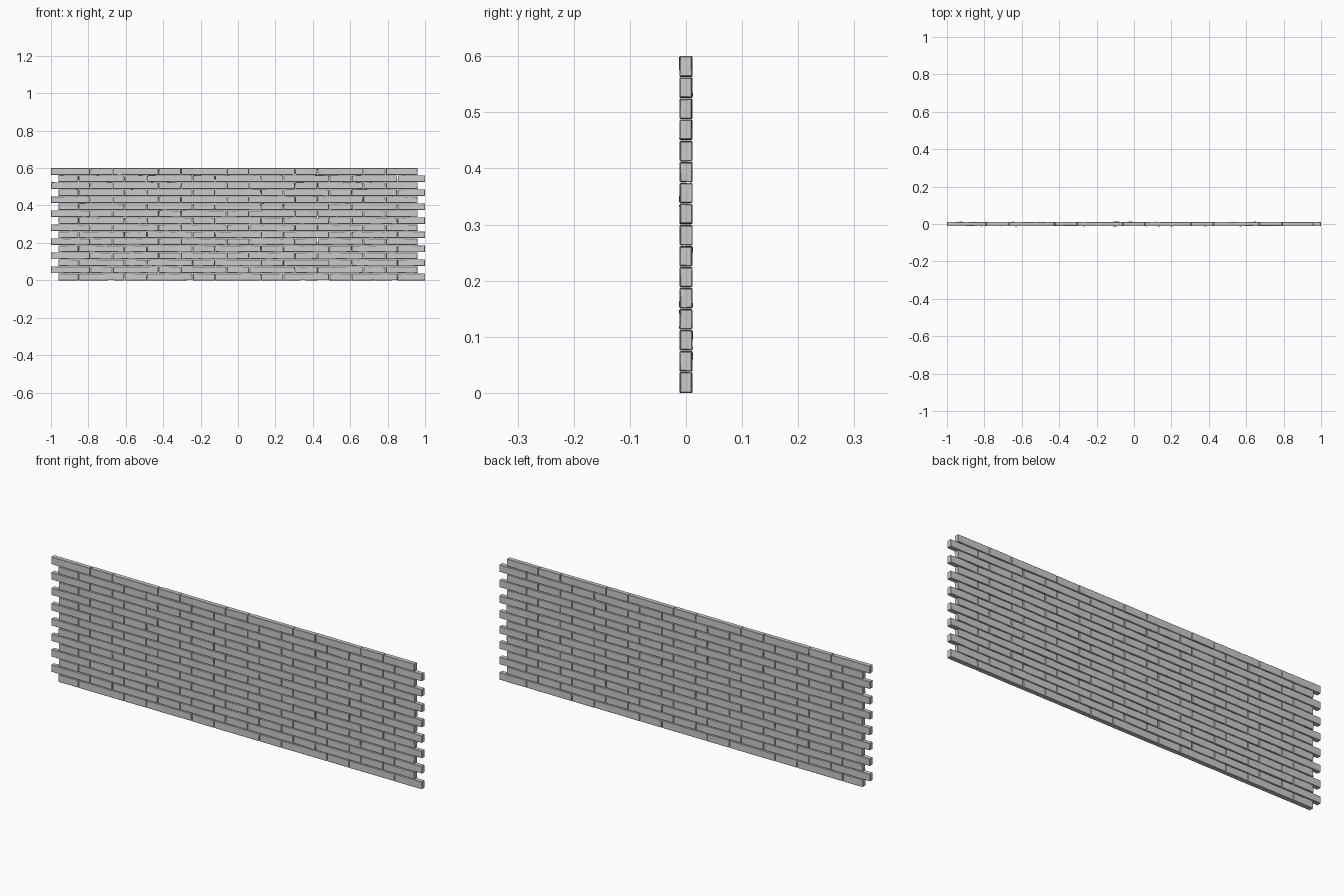
import bpy, bmesh, random
from mathutils import Vector

if "Cube" in bpy.data.objects:
    bpy.data.objects.remove(bpy.data.objects["Cube"])

random.seed(7)
COURSES, H = 16, 0.0375
STRETCHER, HEADER, PERIOD = 0.245, 0.12, 0.365
DEPTH, GAP = 0.022, 0.0025


def add_brick(bm, x0, x1, z0, z1):
    # hand-cut brick: a box divided along its length with uneven rings
    n = max(2, round((x1 - x0) / 0.035))
    skew = random.uniform(-0.0012, 0.0012)
    dy = random.uniform(-0.0006, 0.0006)
    rings = []
    for i in range(n + 1):
        t = i / n
        ring = []
        for sy, sz in ((-1, 0), (1, 0), (1, 1), (-1, 1)):
            j = lambda a: random.uniform(-a, a)
            x = x0 + (x1 - x0) * t + j(0.0012)
            y = dy + sy * DEPTH / 2 + j(0.0006)
            z = (z1 if sz else z0) + skew * (t - 0.5) + j(0.0006)
            ring.append(bm.verts.new((min(1, max(-1, x)), y, min(0.6, max(0, z)))))
        rings.append(ring)
    bm.faces.new(rings[0])
    bm.faces.new(rings[-1][::-1])
    for a, b in zip(rings, rings[1:]):
        for k in range(4):
            m = (k + 1) % 4
            bm.faces.new((a[k], b[k], b[m], a[m]))


def joints(lo, hi, header_centre):
    # alternating long and short bricks, clipped to the ends of the course
    cuts = []
    for k in range(-5, 6):
        c = header_centre + k * PERIOD
        cuts += [c - HEADER / 2, c + HEADER / 2]
    return [lo] + [c for c in cuts if lo + 0.05 < c < hi - 0.05] + [hi]


# brick courses, toothed at both ends
for row in range(COURSES):
    bm = bmesh.new()
    odd = row % 2
    lo, hi = (-1.0, 0.96) if odd else (-0.96, 1.0)
    xs = joints(lo, hi, 0.0 if odd else PERIOD / 2)
    z0 = row * H + (GAP / 2 if row else 0)
    z1 = (row + 1) * H - (GAP / 2 if row < COURSES - 1 else 0)
    for i, (a, b) in enumerate(zip(xs, xs[1:])):
        add_brick(bm, a + (GAP / 2 if i else 0),
                  b - (GAP / 2 if i < len(xs) - 2 else 0), z0, z1)
    bmesh.ops.recalc_face_normals(bm, faces=bm.faces)
    me = bpy.data.meshes.new(f"brick_course_{row + 1}")
    bm.to_mesh(me)
    bm.free()
    ob = bpy.data.objects.new(me.name, me)
    bpy.context.collection.objects.link(ob)
    # worn brick edges
    bev = ob.modifiers.new("worn_edges", "BEVEL")
    bev.width, bev.segments = 0.0015, 1
    bev.limit_method, bev.angle_limit = 'ANGLE', 0.8
